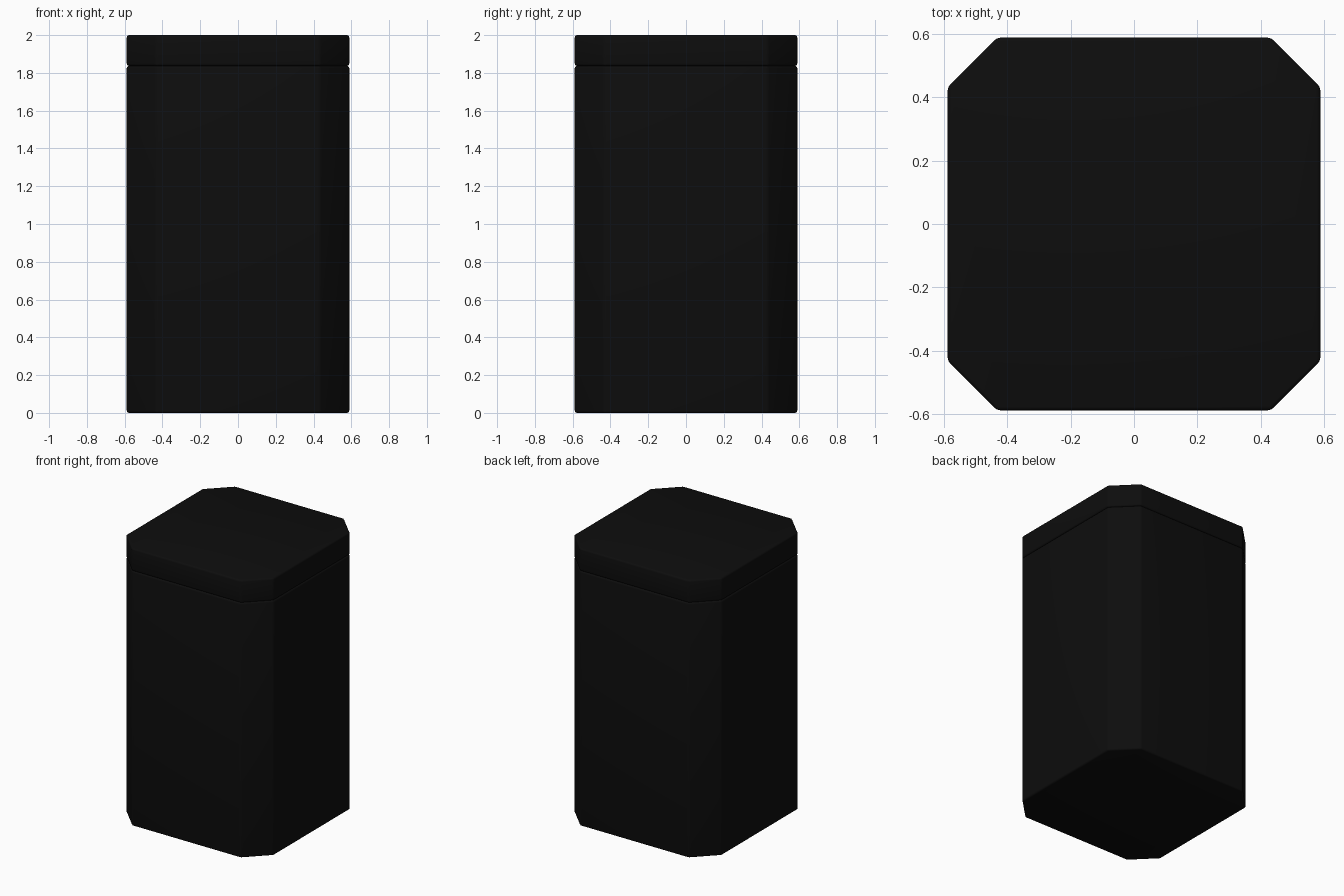
import bpy, bmesh

if "Cube" in bpy.data.objects:
    bpy.data.objects.remove(bpy.data.objects["Cube"])

HALF = 0.589     # half width
CORNER = 0.433   # where the cut corners start

black = bpy.data.materials.new("matte black")
black.diffuse_color = (0.004, 0.004, 0.004, 1)
black.use_nodes = True
black.node_tree.nodes["Principled BSDF"].inputs["Base Color"].default_value = black.diffuse_color


def chamfered_block(name, z0, z1):
    """Square prism with cut corners and softly rounded edges."""
    h, c = HALF, CORNER
    outline = [(c, -h), (h, -c), (h, c), (c, h), (-c, h), (-h, c), (-h, -c), (-c, -h)]
    bm = bmesh.new()
    base = bm.faces.new([bm.verts.new((x, y, z0)) for x, y in outline])
    top = bmesh.ops.extrude_face_region(bm, geom=[base])["geom"]
    bmesh.ops.translate(bm, vec=(0, 0, z1 - z0),
                        verts=[v for v in top if isinstance(v, bmesh.types.BMVert)])
    bmesh.ops.recalc_face_normals(bm, faces=bm.faces)
    bmesh.ops.bevel(bm, geom=list(bm.edges), offset=0.012, segments=3,
                    profile=0.5, affect='EDGES')
    me = bpy.data.meshes.new(name)
    bm.to_mesh(me)
    bm.free()
    me.materials.append(black)
    ob = bpy.data.objects.new(name, me)
    bpy.context.collection.objects.link(ob)
    bpy.context.view_layer.objects.active = ob
    ob.select_set(True)
    bpy.ops.object.shade_smooth_by_angle(angle=0.6)
    ob.select_set(False)


# container and its lid, meeting at a thin seam
chamfered_block("container_body", 0.0, 1.837)
chamfered_block("container_lid", 1.837, 2.0)
